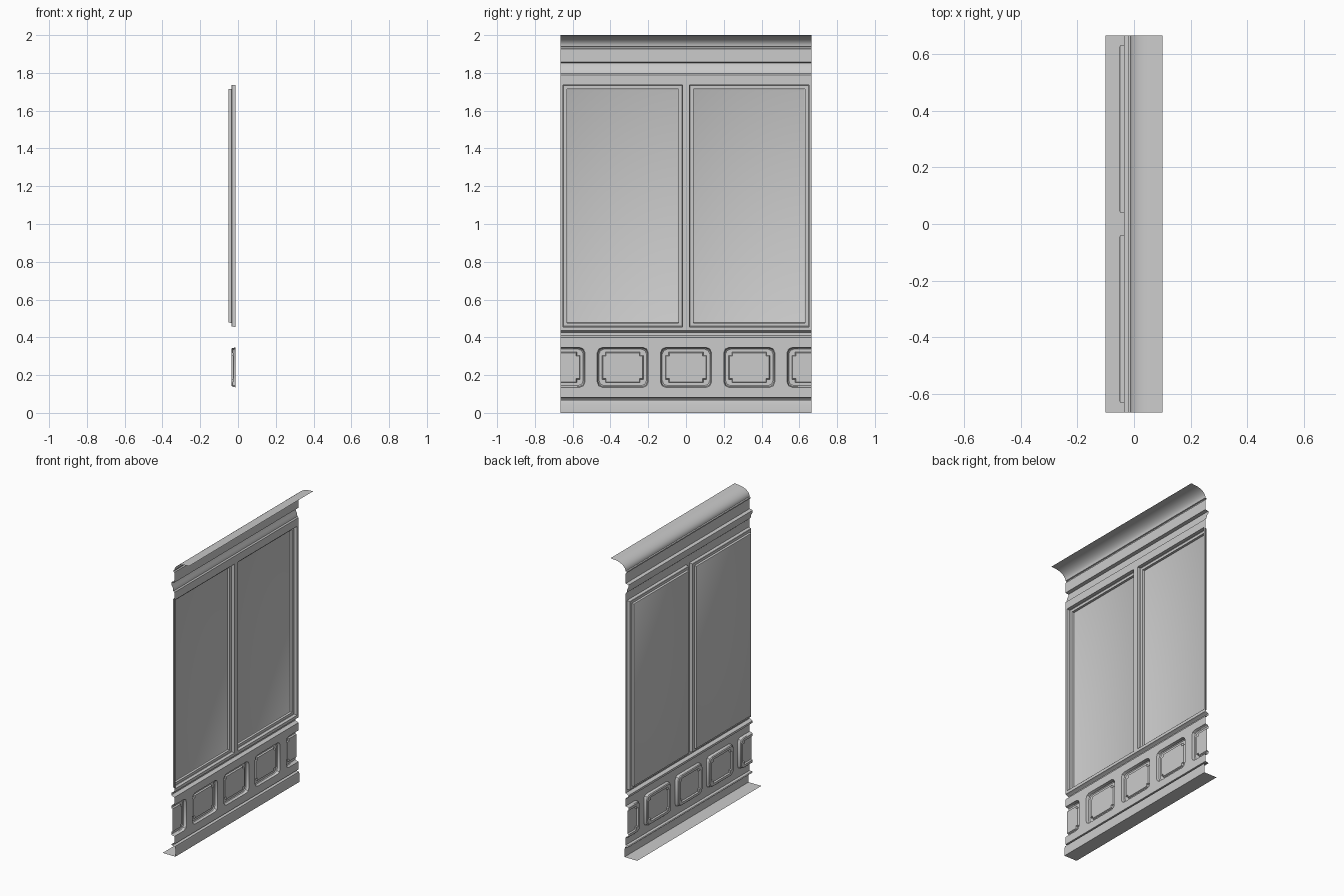
import bpy, bmesh, math

if "Cube" in bpy.data.objects:
    bpy.data.objects.remove(bpy.data.objects["Cube"])

HALF = 0.665      # half length of the panelling along y
WALL = -0.012     # x of the plain wall face


def finish(bm, name):
    """Crop to the wall length, face the sheet to -x, and smooth gentle bends."""
    for s in (-1, 1):
        bmesh.ops.bisect_plane(bm, geom=bm.verts[:] + bm.edges[:] + bm.faces[:],
                               plane_co=(0, s * HALF, 0), plane_no=(0, s, 0),
                               clear_outer=True)
    bmesh.ops.remove_doubles(bm, verts=bm.verts, dist=1e-5)
    bmesh.ops.recalc_face_normals(bm, faces=bm.faces)
    if sum(f.normal.x * f.calc_area() for f in bm.faces) > 0:
        bmesh.ops.reverse_faces(bm, faces=bm.faces)
    me = bpy.data.meshes.new(name)
    bm.to_mesh(me)
    bm.free()
    ob = bpy.data.objects.new(name, me)
    bpy.context.collection.objects.link(ob)
    bpy.ops.object.select_all(action='DESELECT')
    bpy.context.view_layer.objects.active = ob
    ob.select_set(True)
    bpy.ops.object.shade_smooth_by_angle(angle=math.radians(30))
    return ob


def moulding(name, profile):
    """Sweep an open (x, z) profile along y."""
    bm = bmesh.new()
    rows = [[bm.verts.new((x, y, z)) for x, z in profile] for y in (-HALF, HALF)]
    for i in range(len(profile) - 1):
        bm.faces.new((rows[0][i], rows[0][i + 1], rows[1][i + 1], rows[1][i]))
    return finish(bm, name)


def loop(bm, x, y0, y1, z0, z1, r=0.0, k=0.0):
    """12-point rectangle; r = corner size, k = corner depth (0.29 round, 1 notched)."""
    cy, cz, w, h = (y0 + y1) / 2, (z0 + z1) / 2, (y1 - y0) / 2, (z1 - z0) / 2
    pts = []
    for sy, sz in ((1, 1), (-1, 1), (-1, -1), (1, -1)):
        c = [(w, h - r), (w - k * r, h - k * r), (w - r, h)]
        if sy * sz < 0:
            c.reverse()
        pts += [(cy + sy * a, cz + sz * b) for a, b in c]
    return [bm.verts.new((x, y, z)) for y, z in pts]


def nest(bm, loops):
    """Join nested loops with quads and close the innermost one."""
    for a, b in zip(loops, loops[1:]):
        for i in range(12):
            j = (i + 1) % 12
            bm.faces.new((a[i], a[j], b[j], b[i]))
    bm.faces.new(loops[-1])


# base: floor flange, skirting board and bead
moulding("skirting", [(-0.1, 0), (-0.004, 0), (-0.004, 0.05), (-0.008, 0.068),
                      (-0.03, 0.07), (-0.034, 0.075), (-0.03, 0.08), (WALL, 0.082)])

# rail between the small and large panels
moulding("dado_rail", [(WALL, 0.40), (-0.026, 0.405), (-0.034, 0.411), (-0.035, 0.418),
                       (-0.034, 0.425), (-0.026, 0.43), (WALL, 0.435)])

# frieze with picture rail, neck bead and curved cornice
cove = [(0.08 - 0.092 * math.cos(math.radians(a)), 1.94 + 0.057 * math.sin(math.radians(a)))
        for a in range(0, 91, 10)]
moulding("cornice", [(WALL, 1.79), (-0.02, 1.797), (-0.024, 1.82), (-0.034, 1.838),
                     (-0.035, 1.853), (WALL, 1.857), (WALL, 1.926), (-0.02, 1.93),
                     (-0.02, 1.938)] + cove + [(0.1, 2.0)])

# lower wall with small panels, the end ones cut in half
bm = bmesh.new()
for i in range(-2, 3):
    c = i * 0.335
    nest(bm, [
        loop(bm, WALL, c - 0.1675, c + 0.1675, 0.082, 0.40),
        loop(bm, WALL, c - 0.135, c + 0.135, 0.135, 0.347, 0.028, 0.29),
        loop(bm, -0.03, c - 0.131, c + 0.131, 0.139, 0.343, 0.028, 0.29),
        loop(bm, -0.035, c - 0.126, c + 0.126, 0.144, 0.338, 0.028, 0.29),
        loop(bm, -0.035, c - 0.109, c + 0.109, 0.16, 0.322, 0.017, 1),
        loop(bm, -0.025, c - 0.105, c + 0.105, 0.164, 0.318, 0.017, 1)])
finish(bm, "lower_panels")

# upper wall with two large stepped panels
bm = bmesh.new()
for s in (-1, 1):
    def rect(x, a, b, z0, z1):
        return loop(bm, x, min(s * a, s * b), max(s * a, s * b), z0, z1)
    nest(bm, [
        rect(WALL, 0, HALF, 0.435, 1.79),
        rect(WALL, 0.018, 0.652, 0.455, 1.737),
        rect(-0.033, 0.020, 0.650, 0.457, 1.735),
        rect(-0.035, 0.022, 0.648, 0.459, 1.733),
        rect(-0.035, 0.039, 0.631, 0.476, 1.716),
        rect(-0.049, 0.041, 0.629, 0.478, 1.714),
        rect(-0.051, 0.045, 0.625, 0.482, 1.710)])
finish(bm, "upper_panels")
